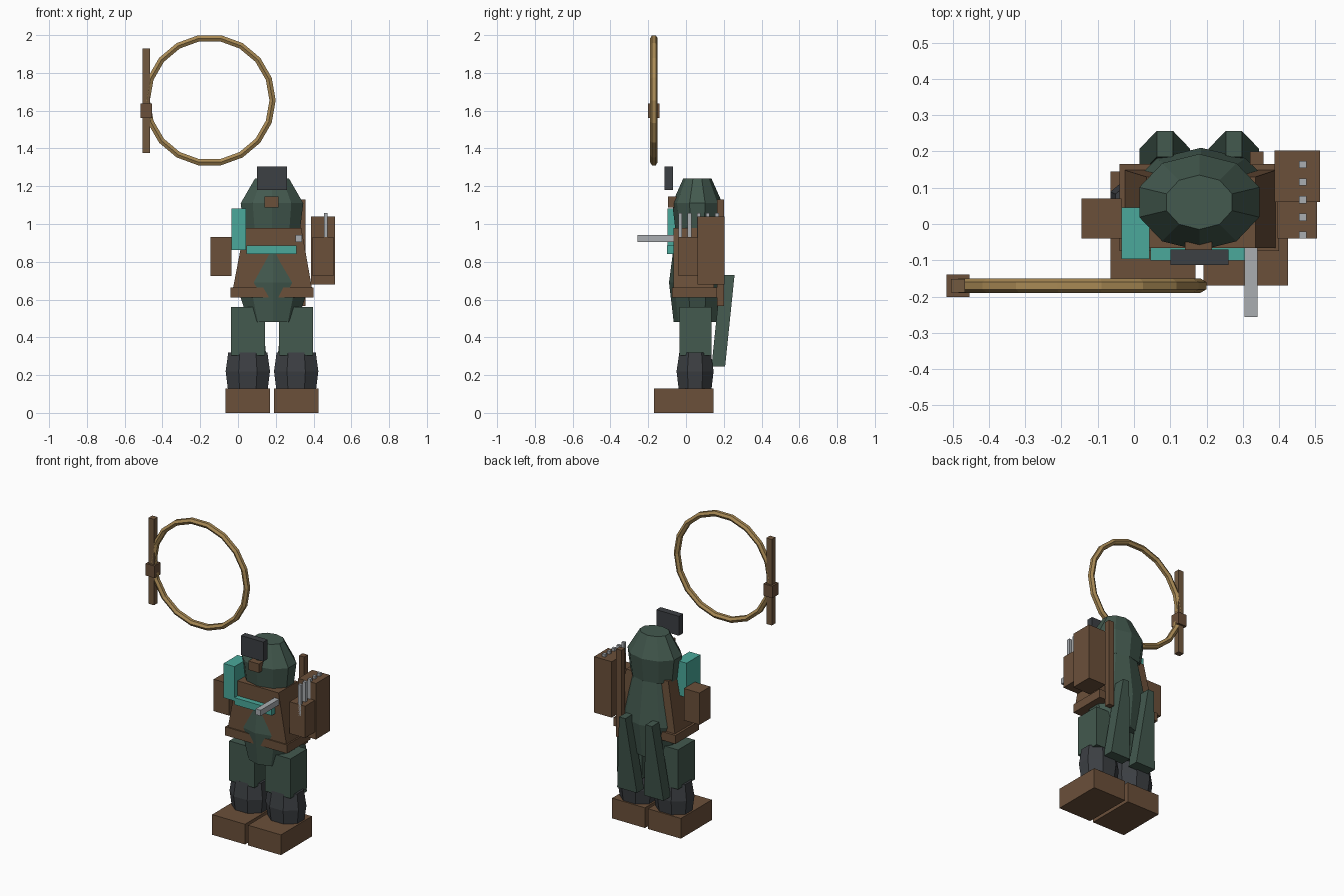
import bpy, bmesh
from math import sin, cos, pi

if "Cube" in bpy.data.objects:
    bpy.data.objects.remove(bpy.data.objects["Cube"])

MID = 0.18  # figure's own centre line; the hoop hangs off to its side


def material(name, rgb):
    m = bpy.data.materials.new(name)
    m.diffuse_color = (*rgb, 1)
    m.use_nodes = True
    m.node_tree.nodes["Principled BSDF"].inputs["Base Color"].default_value = m.diffuse_color
    return m


GREEN = material("green_cloth", (0.056, 0.10, 0.077))
BROWN = material("brown_leather", (0.147, 0.08, 0.042))
DARK = material("dark_grey", (0.045, 0.05, 0.056))
TEAL = material("teal", (0.069, 0.397, 0.328))
STEEL = material("steel", (0.40, 0.42, 0.44))
ROPE = material("straw", (0.397, 0.254, 0.091))
WOOD = material("wood", (0.17, 0.10, 0.05))


def loft(name, rings, mat, closed=False):
    """Skin a list of equal-length point rings, capped unless closed on itself."""
    bm = bmesh.new()
    rows = [[bm.verts.new(p) for p in r] for r in rings]
    n = len(rows[0])
    pairs = list(zip(rows, rows[1:] + rows[:1] if closed else rows[1:]))
    for a, b in pairs:
        for i in range(n):
            j = (i + 1) % n
            bm.faces.new((a[i], a[j], b[j], b[i]))
    if not closed:
        bm.faces.new(rows[0][::-1])
        bm.faces.new(rows[-1])
    bmesh.ops.recalc_face_normals(bm, faces=bm.faces)
    me = bpy.data.meshes.new(name)
    bm.to_mesh(me)
    bm.free()
    me.materials.append(mat)
    ob = bpy.data.objects.new(name, me)
    bpy.context.collection.objects.link(ob)
    return ob


def rect(x0, x1, y0, y1, z):
    return [(x0, y0, z), (x1, y0, z), (x1, y1, z), (x0, y1, z)]


def box(name, x0, x1, y0, y1, z0, z1, mat):
    return loft(name, [rect(x0, x1, y0, y1, z0), rect(x0, x1, y0, y1, z1)], mat)


def oval(cx, cy, rx, ry, z, n, turn=0.0):
    return [(cx + rx * cos(2 * pi * i / n + turn), cy + ry * sin(2 * pi * i / n + turn), z)
            for i in range(n)]


def barrel(name, cx, cy, rings, n, turn, mat):
    return loft(name, [oval(cx, cy, rx, ry, z, n, turn) for z, rx, ry in rings], mat)


# Legs, hands and coat tails, one set per side
for side, s in (("left", -1), ("right", 1)):
    c = MID + s * 0.128
    box(side + "_boot", c - 0.117, c + 0.117, -0.17, 0.145, 0, 0.13, BROWN)
    barrel(side + "_shin", c, 0.048,
           [(0.11, 0.112, 0.092), (0.22, 0.127, 0.106), (0.32, 0.112, 0.09)], 8, pi / 8, DARK)
    box(side + "_thigh", c - 0.09, c + 0.09, -0.035, 0.135, 0.305, 0.56, GREEN)
    h = MID + s * 0.27
    box(side + "_hand", h - 0.055, h + 0.055, -0.04, 0.07, 0.725, 0.93, BROWN)
    t = MID + s * 0.095
    loft(side + "_coat_tail", [rect(t - 0.07, t + 0.07, 0.135, 0.207, 0.245),
                               rect(t - 0.022, t + 0.022, 0.185, 0.257, 0.73)], GREEN)

# Torso pokes through the jacket at the front and back
barrel("tunic", MID + 0.005, 0.06,
       [(0.48, 0.135, 0.125), (0.69, 0.207, 0.15), (0.96, 0.14, 0.115)], 10, pi / 10 * 5, GREEN)
loft("jacket", [rect(-0.03, 0.395, -0.066, 0.15, 0.64),
                rect(0.035, 0.335, -0.066, 0.13, 0.98)], BROWN)
box("jacket_hem", -0.04, 0.40, -0.074, 0.165, 0.61, 0.665, BROWN)

# Head, goggles and nose piece
barrel("hood", MID, 0.06,
       [(0.96, 0.155, 0.115), (1.11, 0.174, 0.133), (1.24, 0.095, 0.075)], 10, pi / 2, GREEN)
box("goggles", 0.10, 0.26, -0.113, -0.07, 1.18, 1.305, DARK)
box("nose_piece", 0.14, 0.215, -0.095, -0.05, 1.088, 1.145, BROWN)

# Scarf
box("scarf_strip", 0.045, 0.31, -0.10, -0.06, 0.84, 0.885, TEAL)
box("scarf_end", -0.035, 0.043, -0.097, 0.045, 0.862, 1.083, TEAL)

# Quiver with darts, blade and back post
box("quiver", 0.387, 0.513, 0.06, 0.203, 0.68, 1.04, BROWN)
for i in range(5):
    y = -0.03 + i * 0.0485
    box("dart", 0.455, 0.475, y - 0.01, y + 0.01, 0.86, 1.058, STEEL)
box("blade", 0.305, 0.34, -0.256, 0.0, 0.905, 0.942, STEEL)
box("back_post", 0.32, 0.357, 0.163, 0.2, 0.565, 1.13, BROWN)

# Hoop, with its handle and binding
hoop = []
for i in range(18):
    a = 2 * pi * i / 18
    ring = []
    for k in range(6):
        b = pi / 3 * k + pi / 2
        r = 0.333 + 0.019 * cos(b)
        ring.append((-0.15 + r * cos(a), -0.17 + 0.02 * sin(b), 1.655 + r * sin(a)))
    hoop.append(ring)
loft("hoop", hoop, ROPE, closed=True)
box("hoop_handle", -0.505, -0.466, -0.189, -0.151, 1.377, 1.93, WOOD)
box("hoop_binding", -0.517, -0.454, -0.201, -0.139, 1.56, 1.637, BROWN)
